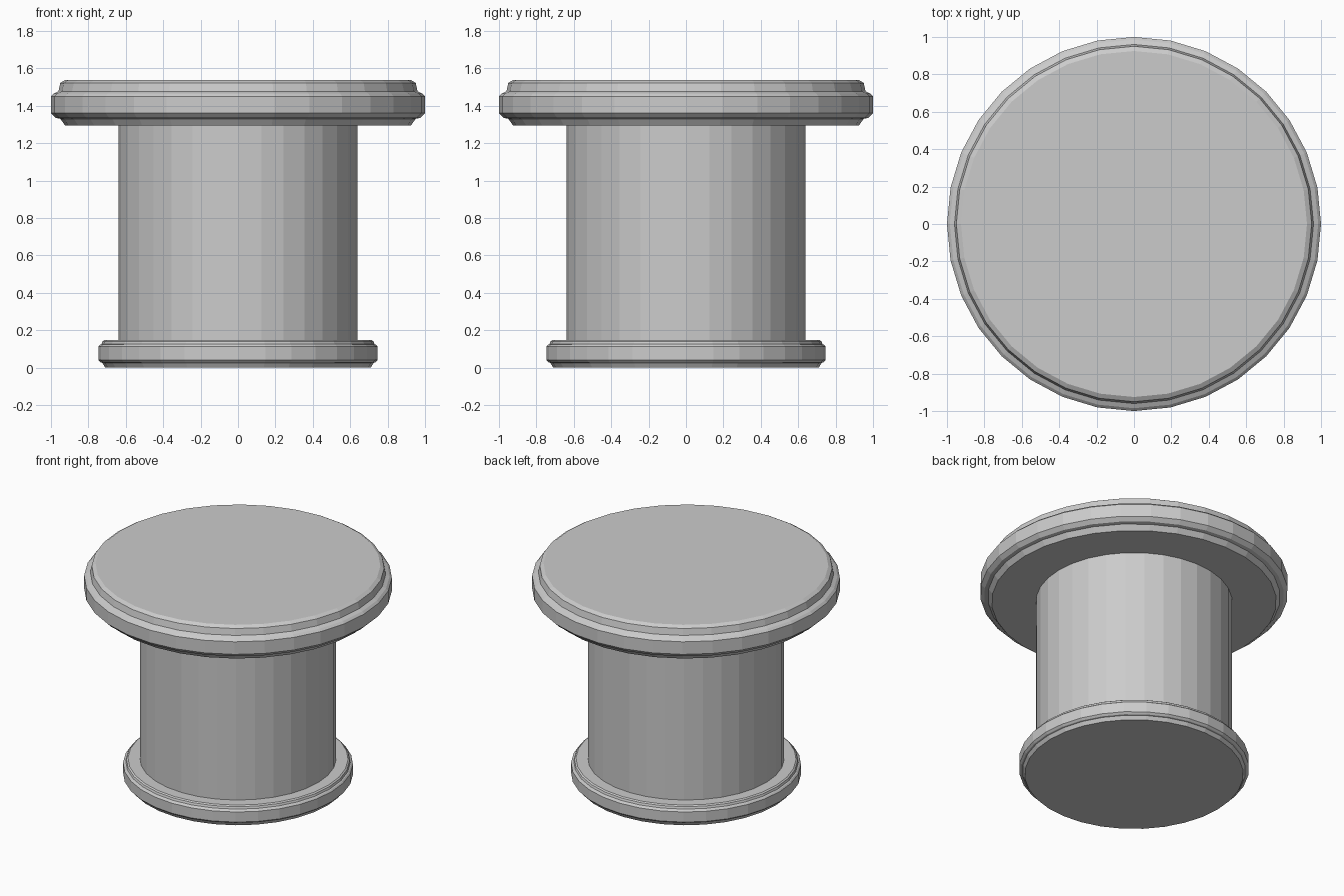
import bpy
import bmesh
from math import cos, sin, tau

SIDES = 32

if "Cube" in bpy.data.objects:
    bpy.data.objects.remove(bpy.data.objects["Cube"], do_unlink=True)

grey = bpy.data.materials.new("plain grey")
grey.use_nodes = True
grey.diffuse_color = (0.6, 0.6, 0.6, 1)
grey.node_tree.nodes["Principled BSDF"].inputs["Base Color"].default_value = grey.diffuse_color


def turned(name, profile):
    """Closed flat-faced solid turned about z from (radius, height) points."""
    bm = bmesh.new()
    rings = [[bm.verts.new((r * cos(tau * i / SIDES), r * sin(tau * i / SIDES), z))
              for i in range(SIDES)] for r, z in profile]
    for low, high in zip(rings, rings[1:]):
        for i in range(SIDES):
            j = (i + 1) % SIDES
            bm.faces.new((low[i], low[j], high[j], high[i]))
    bm.faces.new(rings[0][::-1])
    bm.faces.new(rings[-1])
    mesh = bpy.data.meshes.new(name)
    bm.to_mesh(mesh)
    bm.free()
    mesh.materials.append(grey)
    obj = bpy.data.objects.new(name, mesh)
    bpy.context.collection.objects.link(obj)
    return obj


# Foot disc with a raised rim
turned("foot", [(0.71, 0), (0.725, 0.025), (0.735, 0.028), (0.747, 0.04),
                (0.747, 0.112), (0.738, 0.122), (0.73, 0.125),
                (0.725, 0.14), (0.715, 0.147)])

# Straight column
turned("column", [(0.638, 0.1), (0.638, 1.35)])

# Wide cap with a projecting rim
turned("cap", [(0.925, 1.295), (0.95, 1.33), (0.975, 1.335), (1, 1.36),
               (1, 1.45), (0.985, 1.465), (0.96, 1.477),
               (0.95, 1.522), (0.925, 1.537)])
